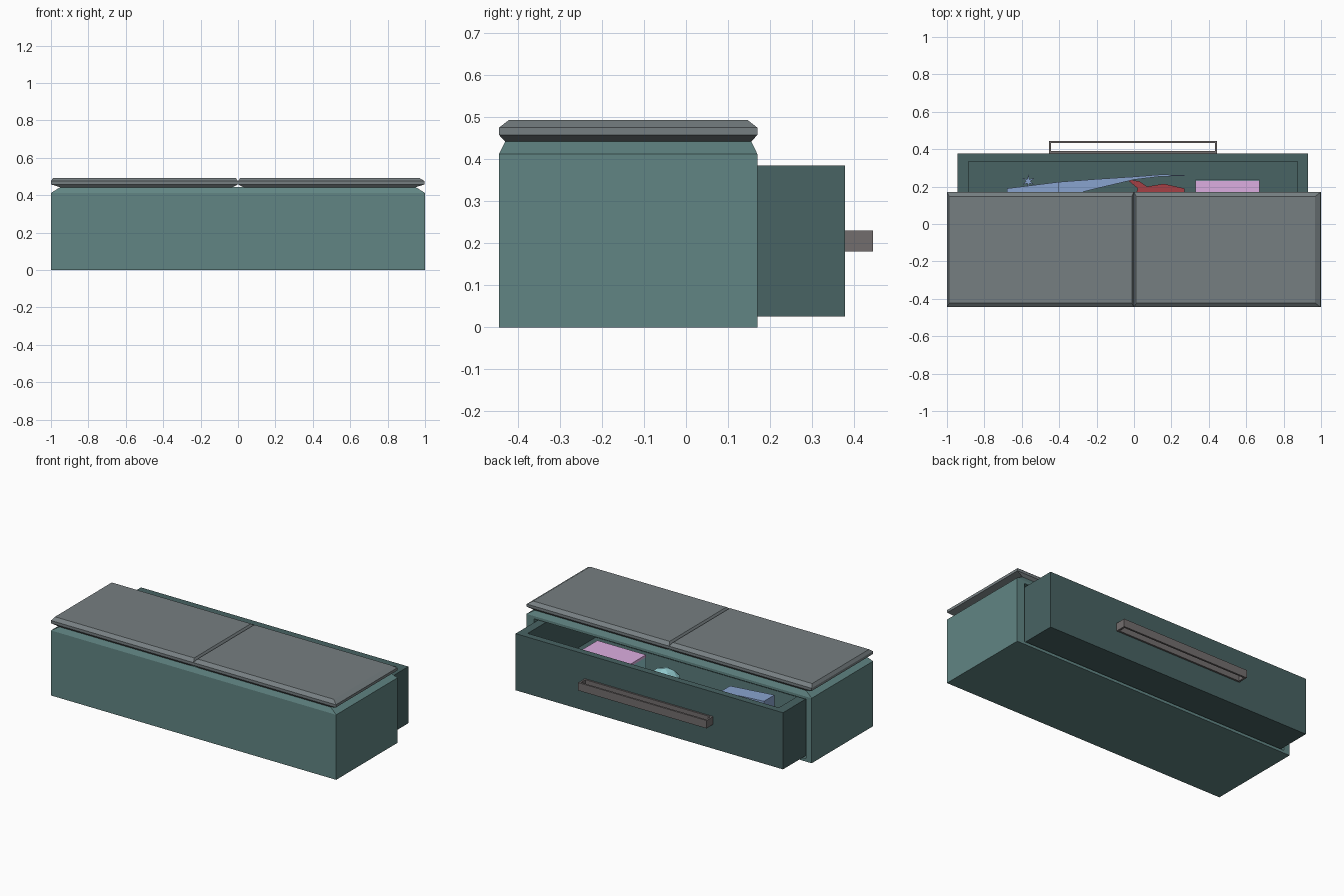
import bpy, bmesh, math

if "Cube" in bpy.data.objects:
    bpy.data.objects.remove(bpy.data.objects["Cube"])


def material(name, rgb):
    m = bpy.data.materials.new(name)
    m.diffuse_color = (*rgb, 1)
    m.use_nodes = True
    m.node_tree.nodes["Principled BSDF"].inputs["Base Color"].default_value = m.diffuse_color
    return m


TEAL = material("teal", (0.12, 0.235, 0.23))
DARK = material("dark_teal", (0.065, 0.125, 0.125))
SLATE = material("slate", (0.18, 0.21, 0.22))
IRON = material("iron", (0.17, 0.155, 0.155))
PINK = material("pink", (0.72, 0.42, 0.75))
CYAN = material("cyan", (0.3, 0.62, 0.65))
RED = material("red", (0.38, 0.05, 0.06))
BLUE = material("blue", (0.25, 0.37, 0.62))


def finish(name, bm, mat):
    bmesh.ops.recalc_face_normals(bm, faces=bm.faces)
    me = bpy.data.meshes.new(name)
    bm.to_mesh(me)
    bm.free()
    me.materials.append(mat)
    ob = bpy.data.objects.new(name, me)
    bpy.context.collection.objects.link(ob)
    return ob


def loft(bm, rings, closed=False):
    """Skin a row of equal point rings; cap the ends or close the loop."""
    rs = [[bm.verts.new(p) for p in r] for r in rings]
    pairs = list(zip(rs, rs[1:])) + ([(rs[-1], rs[0])] if closed else [])
    for a, b in pairs:
        for i in range(len(a)):
            j = (i + 1) % len(a)
            bm.faces.new((a[i], a[j], b[j], b[i]))
    if not closed:
        bm.faces.new(rs[0])
        bm.faces.new(rs[-1])
    return bm


def rect(x0, x1, y0, y1, z):
    return [(x0, y0, z), (x1, y0, z), (x1, y1, z), (x0, y1, z)]


def solid(name, mat, *rings):
    return finish(name, loft(bmesh.new(), [rect(*r) for r in rings]), mat)


def plate(name, mat, outline, z0, z1):
    return finish(name, loft(bmesh.new(), [[(x, y, z) for x, y in outline] for z in (z0, z1)]), mat)


# cabinet body with chamfered top
bm = loft(bmesh.new(), [rect(-1, 1, -0.445, 0.17, 0),
                        rect(-1, 1, -0.445, 0.17, 0.412),
                        rect(-0.95, 0.95, -0.43, 0.155, 0.443)])
bmesh.ops.recalc_face_normals(bm, faces=bm.faces)
# drawer opening sunk into the back face
back = next(f for f in bm.faces if f.normal.y > 0.99)
for depth in (0.17, -0.42):
    bmesh.ops.inset_region(bm, faces=[back], thickness=0.01)
    for v in back.verts:
        v.co = (math.copysign(0.953, v.co.x) - 0.006, depth, 0.395 if v.co.z > 0.2 else 0.018)
finish("cabinet_body", bm, TEAL)

# two bevelled top slabs
for name, x0, x1, l, r in (("top_slab_left", -1, 0, 0.012, 0.012), ("top_slab_right", 0, 0.998, 0.012, 0.03)):
    lo, ro = (0.05, 0.03) if x0 < 0 else (0.03, 0.05)
    solid(name, SLATE,
          (x0 + lo, x1 - ro, -0.43, 0.155, 0.442),
          (x0, x1, -0.445, 0.17, 0.458),
          (x0, x1, -0.445, 0.17, 0.475),
          (x0 + l, x1 - r, -0.422, 0.147, 0.493))

# open drawer: outside, rim, inside floor
solid("drawer", DARK,
      (-0.945, 0.93, -0.39, 0.378, 0.026),
      (-0.945, 0.93, -0.39, 0.378, 0.385),
      (-0.885, 0.875, -0.345, 0.335, 0.385),
      (-0.885, 0.875, -0.345, 0.335, 0.1))

# drawer pull: flat rectangular loop
out = (-0.455, 0.445, 0.377, 0.445)
inn = (-0.443, 0.433, 0.389, 0.433)
finish("drawer_pull", loft(bmesh.new(), [rect(*out, 0.18), rect(*out, 0.23),
                                         rect(*inn, 0.23), rect(*inn, 0.18)], closed=True), IRON)

# book in the drawer: pages between two covers
for name, mat, z0, z1, e in (("book_lower_cover", PINK, 0.1, 0.12, 0),
                             ("book_pages", CYAN, 0.12, 0.225, -0.006),
                             ("book_upper_cover", PINK, 0.225, 0.24, 0)):
    r = (0.33, 0.67, -0.07, 0.232 - e)
    solid(name, mat, (*r, z0), (*r, z1))

# long tapering blade with a block grip
spine = [(-0.4, 0.14, 0.225), (-0.2, 0.19, 0.24), (0, 0.237, 0.253), (0.14, 0.254, 0.264), (0.27, 0.257, 0.262)]
plate("blade", BLUE, [(x, a) for x, a, b in spine] + [(x, b) for x, a, b in reversed(spine)], 0.24, 0.28)
plate("blade_grip", BLUE, [(-0.68, 0.085), (-0.4, 0.13), (-0.4, 0.225), (-0.68, 0.19)], 0.1, 0.315)

# small six-armed ornament beside the grip
star = []
for i in range(12):
    rad = 0.038 if i % 2 == 0 else 0.012
    a = math.pi / 6 * i + math.pi / 2
    star.append((-0.565 + rad * math.cos(a), 0.228 + rad * math.sin(a)))
plate("star_ornament", BLUE, star, 0.26, 0.275)

# rounded toy with ragged red fin
bm = bmesh.new()
bmesh.ops.create_icosphere(bm, subdivisions=2, radius=1)
for v in bm.verts:
    v.co = (0.1 + v.co.x * 0.1, 0.07 + v.co.y * 0.09, 0.185 + v.co.z * 0.085)
finish("round_toy", bm, CYAN)
plate("toy_fin", RED, [(0.0, 0.13), (0.27, 0.13), (0.27, 0.19), (0.16, 0.215), (0.07, 0.2),
                       (0.03, 0.228), (-0.04, 0.24), (0.02, 0.19)], 0.19, 0.215)
